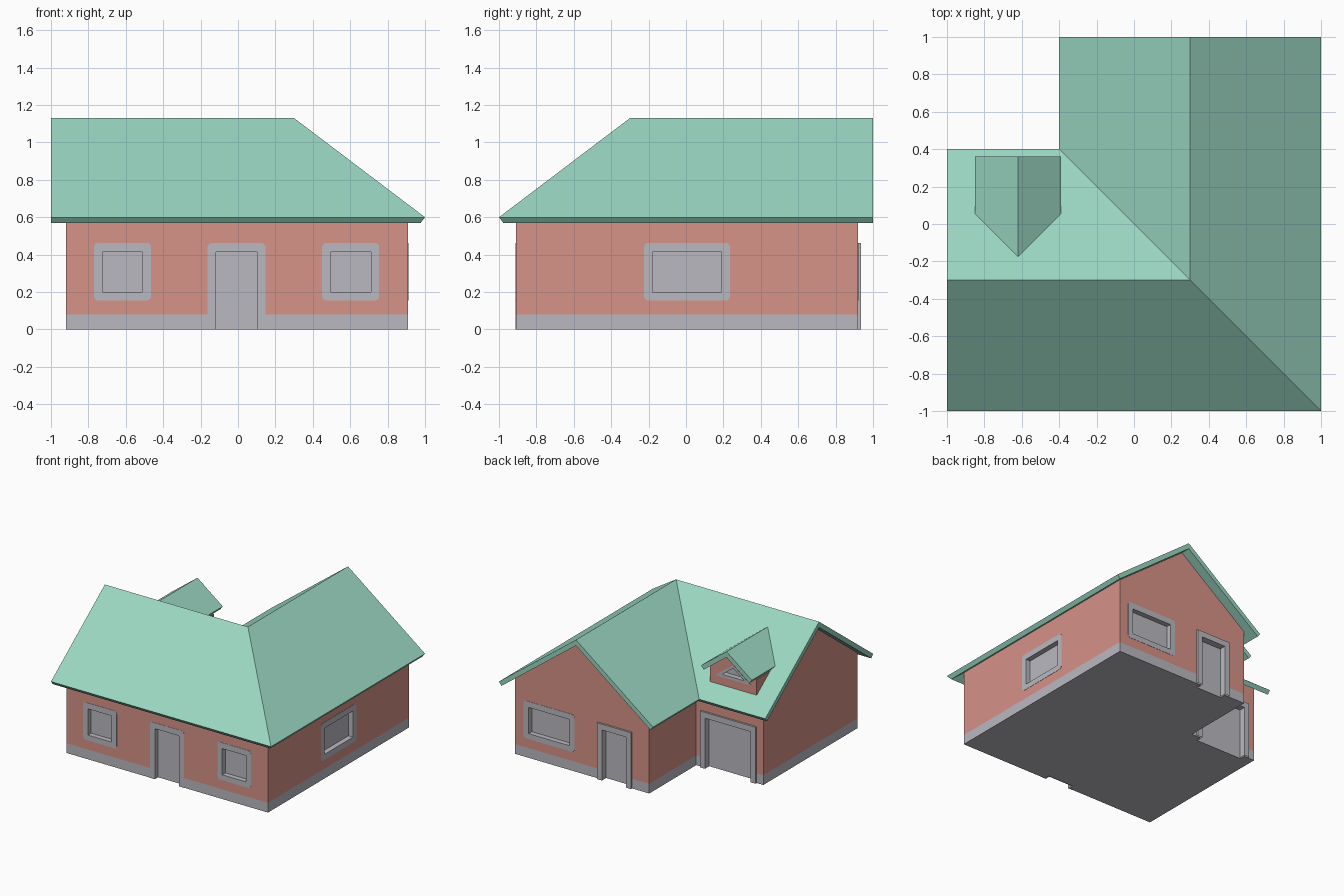
import bpy, bmesh, math
from mathutils import Vector

if "Cube" in bpy.data.objects:
    bpy.data.objects.remove(bpy.data.objects["Cube"])


def material(name, rgb):
    m = bpy.data.materials.new(name)
    m.diffuse_color = [(c / 255 / 12.92 if c < 11 else ((c / 255 + 0.055) / 1.055) ** 2.4)
                       for c in rgb] + [1]
    m.use_nodes = True
    m.node_tree.nodes["Principled BSDF"].inputs["Base Color"].default_value = m.diffuse_color
    return m


WALL = material("salmon_wall", (214, 147, 136))
TRIM = material("grey_trim", (186, 185, 192))
ROOF = material("mint_roof", (154, 214, 193))

RIDGE, EAVE, THICK = 1.13, 0.60, 0.047     # roof heights, vertical thickness
SLOPE = (RIDGE - EAVE) / 0.7
DEPTH = 0.04                               # window and door recess


class Builder:
    """bmesh wrapper that shares vertices by position and drops collapsed faces."""
    def __init__(self):
        self.bm, self.cache = bmesh.new(), {}

    def face(self, pts):
        vs = []
        for p in pts:
            k = tuple(round(c, 5) for c in p)
            if k not in self.cache:
                self.cache[k] = self.bm.verts.new(p)
            vs.append(self.cache[k])
        vs = list(dict.fromkeys(vs))
        if len(vs) > 2:
            self.bm.faces.new(vs)

    def bridge(self, a, b, skip=lambda p, q: False):
        for i in range(len(a)):
            j = (i + 1) % len(a)
            if not skip(a[i], a[j]):
                self.face([a[i], a[j], b[j], b[i]])

    def loft(self, rings):
        for a, b in zip(rings, rings[1:]):
            self.bridge(a, b)
        self.face(rings[0])
        self.face(rings[-1])

    def finish(self, name, *mats):
        bmesh.ops.recalc_face_normals(self.bm, faces=self.bm.faces[:])
        me = bpy.data.meshes.new(name)
        self.bm.to_mesh(me)
        self.bm.free()
        ob = bpy.data.objects.new(name, me)
        bpy.context.collection.objects.link(ob)
        for m in mats:
            me.materials.append(m)
        return ob


def chevron(c, half, top):
    """Roof cross-section: gable slab with eaves cut square to the slope."""
    e = top - half * SLOPE
    i = half - 0.023
    return [(c - half, e), (c, top), (c + half, e),
            (c + i, top - THICK - i * SLOPE), (c, top - THICK), (c - i, top - THICK - i * SLOPE)]


def l_sweep(b, profile, end):
    """Sweep a (y, z) profile round the L plan, mitred on the line x = -y."""
    b.loft([[(-end, y, z) for y, z in profile],
            [(-y, y, z) for y, z in profile],
            [(-y, end, z) for y, z in profile]])


# Main roof
b = Builder()
l_sweep(b, chevron(-0.3, 0.7, RIDGE), 1.0)
b.finish("main_roof", ROOF)

# House body, with a grey plinth band at the bottom
b = Builder()
wt = RIDGE - THICK - 0.61 * SLOPE
l_sweep(b, [(-0.91, 0), (-0.91, wt), (-0.3, RIDGE - THICK), (0.31, wt), (0.31, 0)], 0.92)
bm = b.bm
bmesh.ops.bisect_plane(bm, geom=bm.verts[:] + bm.edges[:] + bm.faces[:],
                       plane_co=(0, 0, 0.08), plane_no=(0, 0, 1))
for f in bm.faces:
    f.material_index = int(f.calc_center_median().z < 0.08)
body = b.finish("house_walls", WALL, TRIM)


# Dormer: roof and gable wall run back into the main roof slope
def slope_y(z):
    return -0.3 + (RIDGE - z) / SLOPE


DX, DTOP, DY = -0.62, 1.035, 0.27
b = Builder()
prof = chevron(DX, 0.23, DTOP)
b.loft([[(x, 0.36, z) for x, z in prof], [(x, slope_y(z), z) for x, z in prof]])
b.finish("dormer_roof", ROOF)
b = Builder()
dw = 0.212
dt = DTOP - THICK - dw * SLOPE
prof = [(DX - dw, 0.69), (DX - dw, dt), (DX, DTOP - THICK), (DX + dw, dt), (DX + dw, 0.69)]
b.loft([[(x, DY, z) for x, z in prof], [(x, slope_y(z + 0.04), z) for x, z in prof]])
dormer = b.finish("dormer_wall", WALL)


# Openings: a trim ring with reveal and recessed pane, plus a wall cutter
def rect(u0, u1, z0, z1, r_low=0, r_top=0, n=4):
    pts = []
    for k, (u, z, su, sz, r) in enumerate([(u0, z0, 1, 1, r_low), (u1, z0, -1, 1, r_low),
                                           (u1, z1, -1, -1, r_top), (u0, z1, 1, -1, r_top)]):
        for i in range(n):
            a = math.pi * (1 + k / 2 + i / (n - 1) / 2)
            pts.append((u + su * r + r * math.cos(a), z + sz * r + r * math.sin(a)))
    return pts


def opening(name, outer, inner, origin, along, out, proud, cutter):
    o, au, aw = Vector(origin), Vector(along), Vector(out)

    def ring(pts, w):
        return [o + au * u + Vector((0, 0, z)) + aw * w for u, z in pts]

    def floor(p, q):
        return abs(p.z) < 1e-5 and abs(q.z) < 1e-5

    t = Builder()
    back = DEPTH + 0.003
    t.face(ring(outer, -back))
    t.bridge(ring(outer, -back), ring(outer, proud), floor)
    t.bridge(ring(outer, proud), ring(inner, proud), floor)
    t.bridge(ring(inner, proud), ring(inner, -DEPTH), floor)
    t.face(ring(inner, -DEPTH))
    t.finish(name, TRIM)
    mid = [(a + (c - a) * 0.2, d + (e - d) * 0.2) for (a, d), (c, e) in zip(inner, outer)]
    mid = [(u, z if z > 0.001 else -0.02) for u, z in mid]
    cutter.loft([ring(mid, -DEPTH - 0.006), ring(mid, 0.03)])


def cut(target, cutter, name):
    c = cutter.finish(name)
    c.hide_render = True
    c.hide_viewport = False
    c.display_type = 'WIRE'
    m = target.modifiers.new("openings", 'BOOLEAN')
    m.operation, m.solver, m.object = 'DIFFERENCE', 'EXACT', c


X, Y = (1, 0, 0), (0, 1, 0)
FRONT = ((0, -0.91, 0), X, (0, -1, 0))
RIGHT = ((0.91, 0, 0), Y, X)
BACK = ((0, 0.92, 0), X, Y)
INNER = ((0, 0.31, 0), X, Y)
F = 0.045                                   # trim width
cutter = Builder()
# Windows with rounded flush trim
for name, u0, u1, side in [("front_left_window", -0.77, -0.465, FRONT),
                           ("front_right_window", 0.45, 0.755, FRONT),
                           ("right_window", -0.225, 0.235, RIGHT),
                           ("back_window", 0.37, 0.83, BACK)]:
    opening(name, rect(u0, u1, 0.155, 0.463, 0.022, 0.022),
            rect(u0 + F, u1 - F, 0.2, 0.415), *side, 0.002, cutter)
# Doors reaching the ground
for name, u0, u1, side, r, proud in [("front_door", -0.163, 0.147, FRONT, 0.022, 0.002),
                                     ("back_door", -0.155, 0.155, BACK, 0, 0.015),
                                     ("garage_door", -0.86, -0.355, INNER, 0, 0.015)]:
    opening(name, rect(u0, u1, 0, 0.463, 0, r), rect(u0 + F, u1 - F, 0, 0.415),
            *side, proud, cutter)
cut(body, cutter, "wall_cutter")

# Triangular dormer window
cutter = Builder()
opening("dormer_window", [(DX - 0.165, 0.765), (DX + 0.165, 0.765), (DX, 0.89)],
        [(DX - 0.1, 0.788), (DX + 0.1, 0.788), (DX, 0.864)],
        (0, DY, 0), X, Y, 0.002, cutter)
cut(dormer, cutter, "dormer_cutter")
